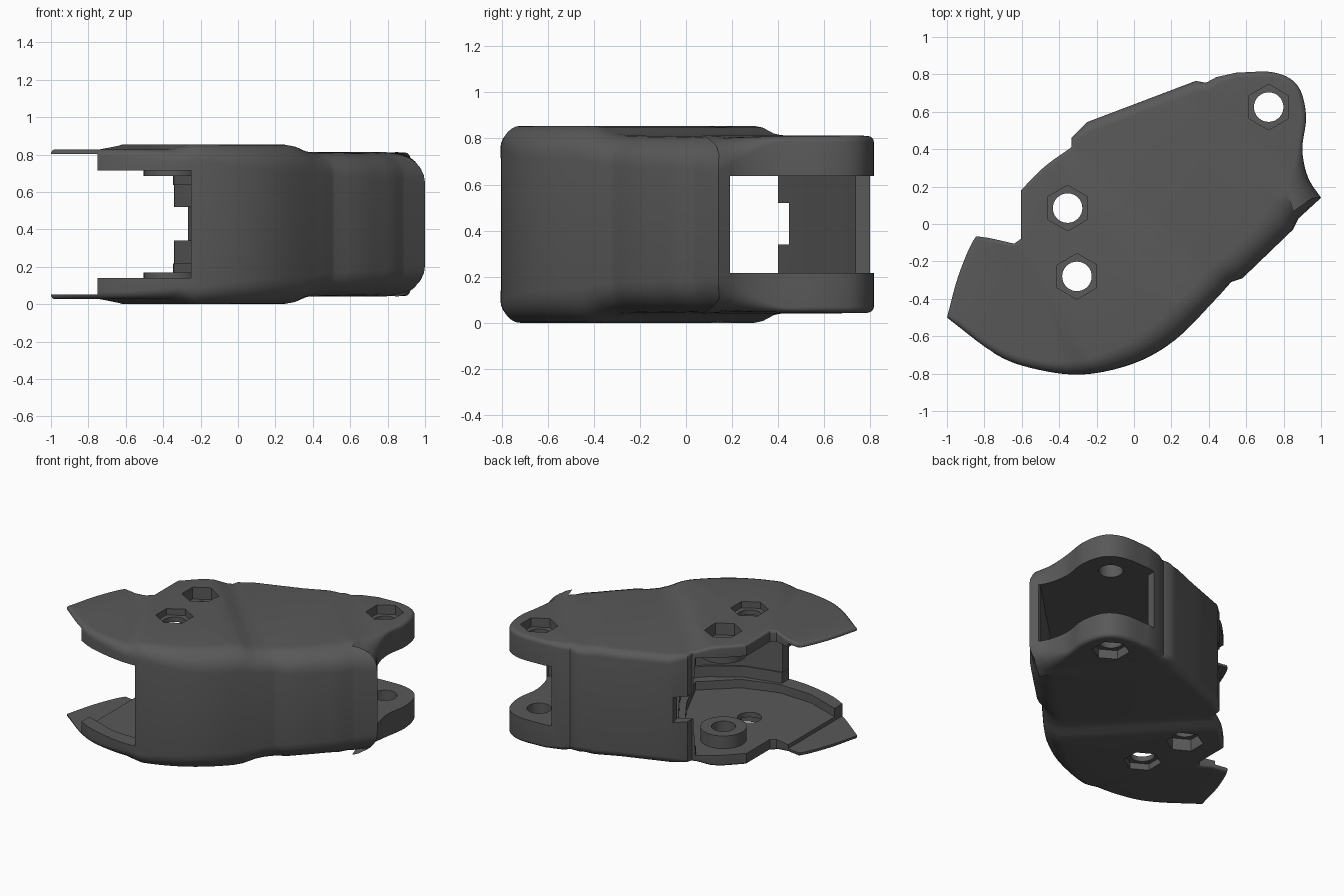
import bpy, bmesh, math
from mathutils import Vector

if "Cube" in bpy.data.objects:
    bpy.data.objects.remove(bpy.data.objects["Cube"])

MID = 0.4275  # half height, also the mirror plane

# Outline runs (x, y, edge rounding) and whether the run is a smooth curve
RUNS = [
    ([(-1, -.5, .025), (-.75, -.69, .04), (-.55, -.77, .05), (-.28, -.805, .08), (0, -.745, .12),
      (.22, -.62, .14), (.42, -.42, .14), (.52, -.31, .14)], True),
    ([(.58, -.29, .15), (.72, -.155, .15), (.85, -.03, .16), (.88, .03, .16), (1, .14, .18)], False),
    ([(1, .14, .18), (.93, .25, .1), (.9, .4, .03), (.92, .58, .03), (.875, .74, .03),
      (.75, .81, .03), (.55, .81, .03)], True),
    ([(.55, .81, .03), (.44, .785, .04), (.385, .755, .05), (.33, .765, .06), (-.25, .545, .06),
      (-.335, .46, .03), (-.335, .41, .02)], False),
    ([(-.335, .41, .02), (-.48, .305, .02), (-.605, .18, .02)], True),
    ([(-.605, .18, .02), (-.605, -.08, .02)], False),
    ([(-.64, -.105, .02), (-.81, -.07, .02), (-.86, -.09, .02), (-.94, -.28, .02), (-1, -.5, .025)], True),
]


def catmull(pts, n):
    p = [Vector(q) for q in pts]
    p = [2 * p[0] - p[1]] + p + [2 * p[-1] - p[-2]]
    out = []
    for a, b, c, d in zip(p, p[1:], p[2:], p[3:]):
        for k in range(n):
            t = k / n
            out.append(.5 * (2 * b + (c - a) * t + (2 * a - 5 * b + 4 * c - d) * t * t
                             + (3 * b - a - 3 * c + d) * t ** 3))
    return out + [p[-2]]


def lerp_table(table, v):
    for (a, fa), (b, fb) in zip(table, table[1:]):
        if v <= b:
            return fa + (fb - fa) * max(0, (v - a) / (b - a))
    return table[-1][1]


# half height along the finger axis
HEIGHTS = [(-2, MID), (-.12, MID), (-.06, .42), (.02, .395), (.08, .386), (.5, .381), (.66, .386),
           (.72, .377), (.8, .38), (1.2, .386)]


def half_height(x, y):
    h = lerp_table(HEIGHTS, (x + y) * math.sqrt(.5))
    return h + lerp_table([(-.8, -.027), (-.68, 0)], x + .6 * y)


def new_object(name, bm):
    bmesh.ops.recalc_face_normals(bm, faces=bm.faces)
    me = bpy.data.meshes.new(name)
    bm.to_mesh(me)
    bm.free()
    ob = bpy.data.objects.new(name, me)
    bpy.context.collection.objects.link(ob)
    return ob


def skin(bm, rings):
    n = len(rings[0])
    for a, b in zip(rings, rings[1:]):
        for i in range(n):
            j = (i + 1) % n
            bm.faces.new((a[i], a[j], b[j], b[i]))
    return [bm.faces.new(rings[0][::-1]), bm.faces.new(rings[-1])]


def prism(name, pts, z0, z1):
    bm = bmesh.new()
    skin(bm, [[bm.verts.new((x, y, z)) for x, y in pts] for z in (z0, z1)])
    return new_object(name, bm)


def ngon(cx, cy, r, n):
    return [(cx + r * math.sin(2 * math.pi * k / n), cy + r * math.cos(2 * math.pi * k / n))
            for k in range(n)]


# Solid body: rounded outline swept from bottom to top, then tapered along its axis
pts = []
for run, smooth in RUNS:
    for p in (catmull(run, 5) if smooth else [Vector(q) for q in run]):
        if not pts or (p - pts[-1]).length > .004:
            pts.append(p)
if (pts[0] - pts[-1]).xy.length < .004:
    pts.pop()
normals = []
for i, p in enumerate(pts):
    d = (p.xy - pts[i - 1].xy).normalized() + (pts[(i + 1) % len(pts)].xy - p.xy).normalized()
    d.normalize()
    normals.append(Vector((-d.y, d.x)))
bm = bmesh.new()
rings = []
STEPS = 6
for side in (-1, 1):
    for k in range(STEPS + 1):
        a = math.pi / 2 * (STEPS - k if side < 0 else k) / STEPS
        ring = []
        for p, n in zip(pts, normals):
            q = p.xy + n * p.z * (1 - math.cos(a))
            ring.append(bm.verts.new((q.x, q.y, MID + side * (MID - p.z + p.z * math.sin(a)))))
        rings.append(ring)
bmesh.ops.triangulate(bm, faces=skin(bm, rings))
planes = [((1, 1, 0), t * math.sqrt(2)) for t, _ in HEIGHTS[1:-1]] + [((1, .6, 0), -.8), ((1, .6, 0), -.68)]
for no, c in planes:
    bmesh.ops.bisect_plane(bm, geom=bm.verts[:] + bm.edges[:] + bm.faces[:], dist=1e-5,
                           plane_co=(c, 0, 0), plane_no=no)
bmesh.ops.triangulate(bm, faces=bm.faces[:])
for v in bm.verts:
    v.co.z = MID + (v.co.z - MID) * half_height(v.co.x, v.co.y) / MID
body = new_object("knuckle_shell", bm)


def combine(tool, op):
    tool.hide_render = True
    bpy.context.view_layer.objects.active = body
    m = body.modifiers.new("cut", 'BOOLEAN')
    m.operation, m.solver, m.object = op, 'EXACT', tool
    bpy.ops.object.modifier_apply(modifier=m.name)
    bpy.data.objects.remove(tool)


# Narrow channel running right through, open at both ends
combine(prism("channel_cutter", [(-1.3, -1.2), (-.25, -1.2), (-.25, -.73), (0, -.67), (.2, -.55), (.36, -.4),
                                 (.5, -.25), (.95, .19), (1.3, .19), (1.3, 1.2), (.5, 1.2), (.5, .735),
                                 (-.22, .46), (-.34, .4), (-.5, .8), (-1.3, .8)], .217, .638), 'DIFFERENCE')
# Taller chamber at the rear
combine(prism("chamber_cutter", [(-1.31, -1.21), (-.252, -1.21), (-.252, -.72), (0, -.66), (.2, -.53), (.3, -.42),
                                 (.12, -.1), (-.24, .44), (-.342, .39), (-.5, .81), (-1.31, .81)],
              .14, 2 * MID - .14), 'DIFFERENCE')
# Thin side plates inside the rim
combine(prism("plate_cutter", [(-.76, -.6), (-.5, -.69), (-.25, -.7), (0, -.62), (.22, -.42), (.08, -.12),
                               (-.26, .4), (-.344, .38), (-.5, .82), (-.76, .82)],
              .08, 2 * MID - .08), 'DIFFERENCE')
# Thinned tips
combine(prism("tip_cutter", [(-1.32, -1.22), (-.75, -1.22), (-.75, .3), (-1.32, .3)],
              .053, 2 * MID - .053), 'DIFFERENCE')
# Notch in the rear wall edge
combine(prism("notch_cutter", [(-.4, .3), (-.2, .3), (-.29, .6), (-.4, .6)], .34, .52), 'DIFFERENCE')


def both_sides(make):
    for lo in (True, False):
        make(lambda a, b: (a, b) if lo else (2 * MID - b, 2 * MID - a))


# Inner bosses, then nut pockets and bolt holes on both faces
both_sides(lambda z: combine(prism("boss", ngon(-.355, .085, .15, 32), *z(.06, .17)), 'UNION'))
for x, y, r, floor in ((-.355, .085, .122, .085), (-.305, -.28, .122, .045), (.72, .625, .122, .11)):
    both_sides(lambda z: combine(prism("nut_cutter", ngon(x, y, r, 6), *z(-.1, floor)), 'DIFFERENCE'))
    combine(prism("bolt_cutter", ngon(x, y, .079, 32), -.2, 1.1), 'DIFFERENCE')

bpy.ops.object.select_all(action='DESELECT')
body.select_set(True)
bpy.context.view_layer.objects.active = body
bpy.ops.object.shade_smooth_by_angle(angle=math.radians(30))
mat = bpy.data.materials.new("dark_grey")
mat.diffuse_color = (.1, .1, .1, 1)
mat.use_nodes = True
mat.node_tree.nodes["Principled BSDF"].inputs["Base Color"].default_value = mat.diffuse_color
body.data.materials.append(mat)
